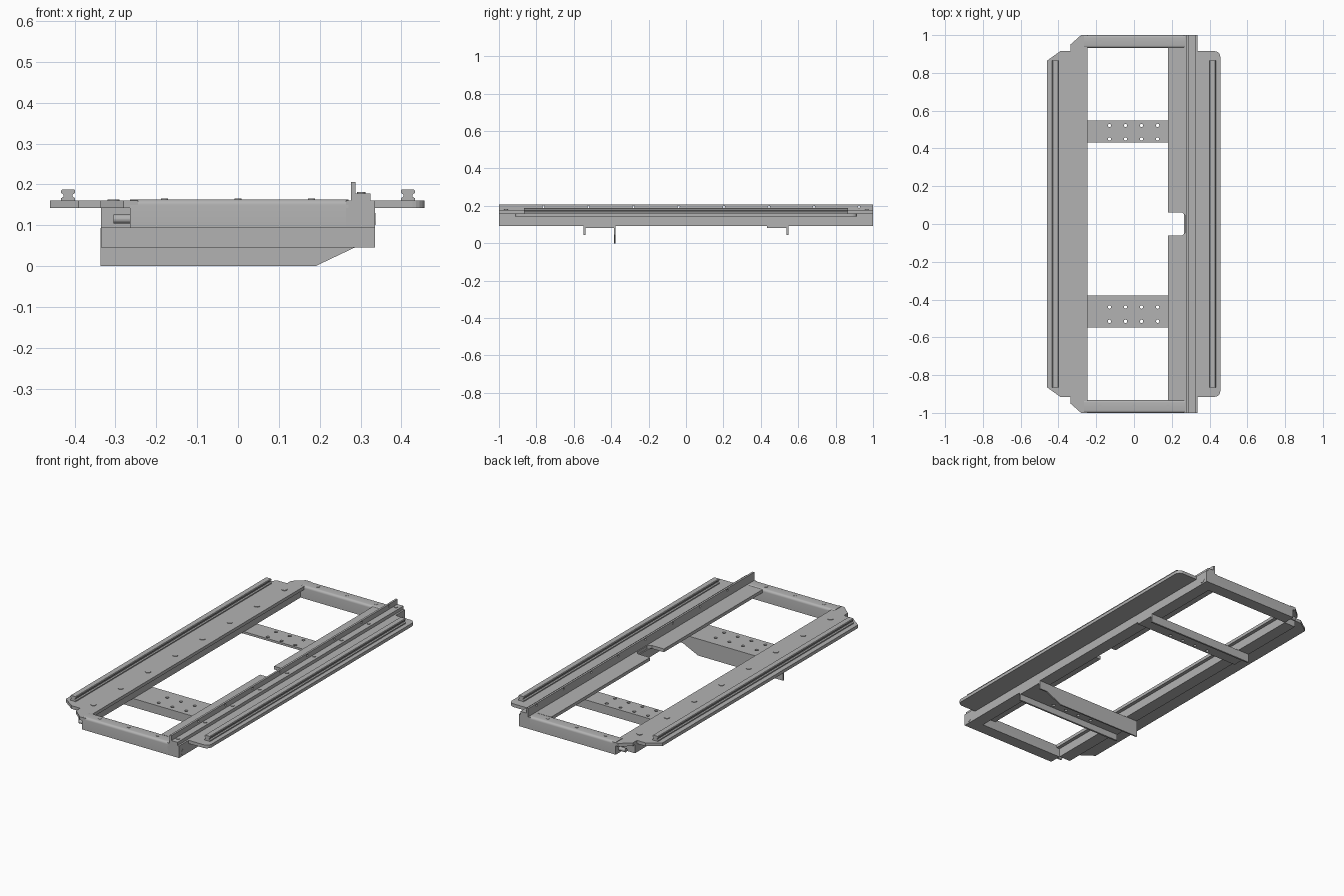
import bpy, bmesh, math
from mathutils import Vector

if "Cube" in bpy.data.objects:
    bpy.data.objects.remove(bpy.data.objects["Cube"])

steel = bpy.data.materials.new("grey steel")
steel.use_nodes = True
GREY = (0.45, 0.45, 0.45, 1)
steel.diffuse_color = GREY
steel.node_tree.nodes["Principled BSDF"].inputs["Base Color"].default_value = GREY

# How (u, v, depth) maps to x, y, z for each extrusion axis
PLACE = {"X": lambda u, v, d: (d, u, v),
         "Y": lambda u, v, d: (u, d, v),
         "Z": lambda u, v, d: (u, v, d)}


def finish(name, bm):
    bmesh.ops.recalc_face_normals(bm, faces=bm.faces)
    mesh = bpy.data.meshes.new(name)
    bm.to_mesh(mesh)
    bm.free()
    mesh.materials.append(steel)
    obj = bpy.data.objects.new(name, mesh)
    bpy.context.collection.objects.link(obj)
    return obj


def prism(name, pts, axis, a, b):
    """Extrude a closed outline along an axis from a to b."""
    bm = bmesh.new()
    face = bm.faces.new([bm.verts.new(PLACE[axis](u, v, a)) for u, v in pts])
    grown = bmesh.ops.extrude_face_region(bm, geom=[face])["geom"]
    shift = Vector(PLACE[axis](0, 0, b - a))
    bmesh.ops.translate(bm, vec=shift,
                        verts=[g for g in grown if isinstance(g, bmesh.types.BMVert)])
    return finish(name, bm)


def box(name, x, y, z):
    return prism(name, [(x[0], y[0]), (x[1], y[0]), (x[1], y[1]), (x[0], y[1])], "Z", *z)


def discs(name, centres, axis, radius, a, b, sides=20):
    """Several equal cylinders in one object."""
    bm = bmesh.new()
    for u, v in centres:
        rings = []
        for d in (a, b):
            rings.append([bm.verts.new(PLACE[axis](
                u + radius * math.cos(math.tau * i / sides),
                v + radius * math.sin(math.tau * i / sides), d)) for i in range(sides)])
            bm.faces.new(rings[-1])
        for i in range(sides):
            j = (i + 1) % sides
            bm.faces.new((rings[0][i], rings[0][j], rings[1][j], rings[1][i]))
    return finish(name, bm)


def cut(obj, cutter):
    cutter.hide_render = True
    cutter.hide_set(True)
    cutter.display_type = "WIRE"
    mod = obj.modifiers.new("holes", "BOOLEAN")
    mod.operation = "DIFFERENCE"
    mod.solver = "EXACT"
    mod.object = cutter


def arc(cx, cy, r, start, steps=5):
    return [(cx + r * math.cos(math.radians(start + 90 * i / steps)),
             cy + r * math.sin(math.radians(start + 90 * i / steps)))
            for i in range(steps + 1)]


def mirrored(half):
    """Complete an outline by mirroring it across y = 0."""
    return half + [(x, -y) for x, y in reversed(half)]


LOW, TOP = 0.093, 0.163
PLATE = (0.142, 0.16)

# Side tubes
box("right_tube", (-0.335, -0.265), (-0.93, 0.93), (LOW, PLATE[0]))
box("left_tube", (0.265, 0.335), (-1, 1), (LOW, PLATE[0]))

# Rounded end tubes with top screws and side bolts
for end, s in (("front", -1), ("back", 1)):
    r = 0.013
    profile = ([(0.932, LOW), (1, LOW)] + arc(1 - r, TOP - r, r, 0)
               + arc(0.932 + r, TOP - r, r, 90))
    tube = prism(end + "_end_tube", [(s * y, z) for y, z in profile], "X", -0.265, 0.27)
    tube.data.shade_smooth()
    bpy.context.view_layer.objects.active = tube
    tube.select_set(True)
    bpy.ops.object.shade_smooth_by_angle(angle=math.radians(35))
    tube.select_set(False)
    discs(end + "_end_screws", [(x, s * 0.965) for x in (-0.18, 0, 0.18)],
          "Z", 0.009, TOP - 0.002, TOP + 0.002)
    discs(end + "_corner_bolt", [(s * 0.965, 0.115)], "X", 0.011, -0.305, -0.26)
    discs(end + "_side_bolt", [(s * 0.965, 0.115)], "X", 0.015, 0.33, 0.337)

# Top plates
prism("right_top_plate", mirrored([
    (-0.245, 1), (-0.28, 1), (-0.337, 0.95), (-0.337, 0.915),
    (-0.39, 0.915), (-0.46, 0.865)]), "Z", *PLATE)
outer = arc(0.427, 0.885, 0.03, 0)
inner = [(0.335, 0.915), (0.335, 1), (0.265, 1), (0.265, 0.935), (0.18, 0.935),
         (0.18, 0.062), (0.255, 0.062), (0.272, 0.045)]
prism("left_top_plate", mirrored(outer + inner), "Z", *PLATE)
discs("right_plate_screws", [(-0.305, -0.842 + 0.241 * i) for i in range(8)],
      "Z", 0.015, 0.155, 0.163)

# Waisted linear rails
half_rail = [(0.017, 0), (0.017, 0.008), (0.011, 0.012), (0.011, 0.017),
             (0.017, 0.021), (0.017, 0.027), (0.014, 0.03)]
rail = half_rail + [(-u, v) for u, v in reversed(half_rail)]
for side, s in (("right", -1), ("left", 1)):
    prism(side + "_rail", [(s * 0.416 + u, PLATE[1] - 0.002 + v) for u, v in rail],
          "Y", -0.865, 0.865)

# Angle strip with upright edge
angle = prism("angle_strip", [(0.277, 0.158), (0.325, 0.158), (0.325, 0.178),
                              (0.288, 0.178), (0.288, 0.206), (0.277, 0.206)], "Y", -1, 1)
strip_y = [-0.962 + 0.241 * i for i in range(9)]
discs("angle_strip_screws", [(0.302, y) for y in strip_y], "Z", 0.01, 0.175, 0.181)
cut(angle, discs("angle_hole_cutter", [(y + 0.2, 0.195) for y in strip_y[:-1]],
                 "X", 0.006, 0.26, 0.30, 12))

# Cross brackets, bent down at the edges
hole_x = (-0.13, -0.045, 0.04, 0.125)
for name, y0, y1, rows, lip in (
        ("front", -0.548, -0.378, (-0.515, -0.44), -0.548),
        ("back", 0.432, 0.548, (0.45, 0.522), 0.538)):
    sheet = box(name + "_cross_sheet", (-0.335, 0.335), (y0, y1), (0.081, LOW))
    cut(sheet, discs(name + "_hole_cutter", [(x, y) for x in hole_x for y in rows],
                     "Z", 0.009, 0.05, 0.12, 12))
    box(name + "_cross_lip", (-0.335, 0.335), (lip, lip + 0.01), (0.045, 0.085))

# Deep web with a sloped corner
prism("front_cross_web", [(-0.337, 0), (0.19, 0), (0.285, 0.045), (0.335, 0.045),
                          (0.335, LOW), (-0.337, LOW)], "Y", -0.386, -0.378)
